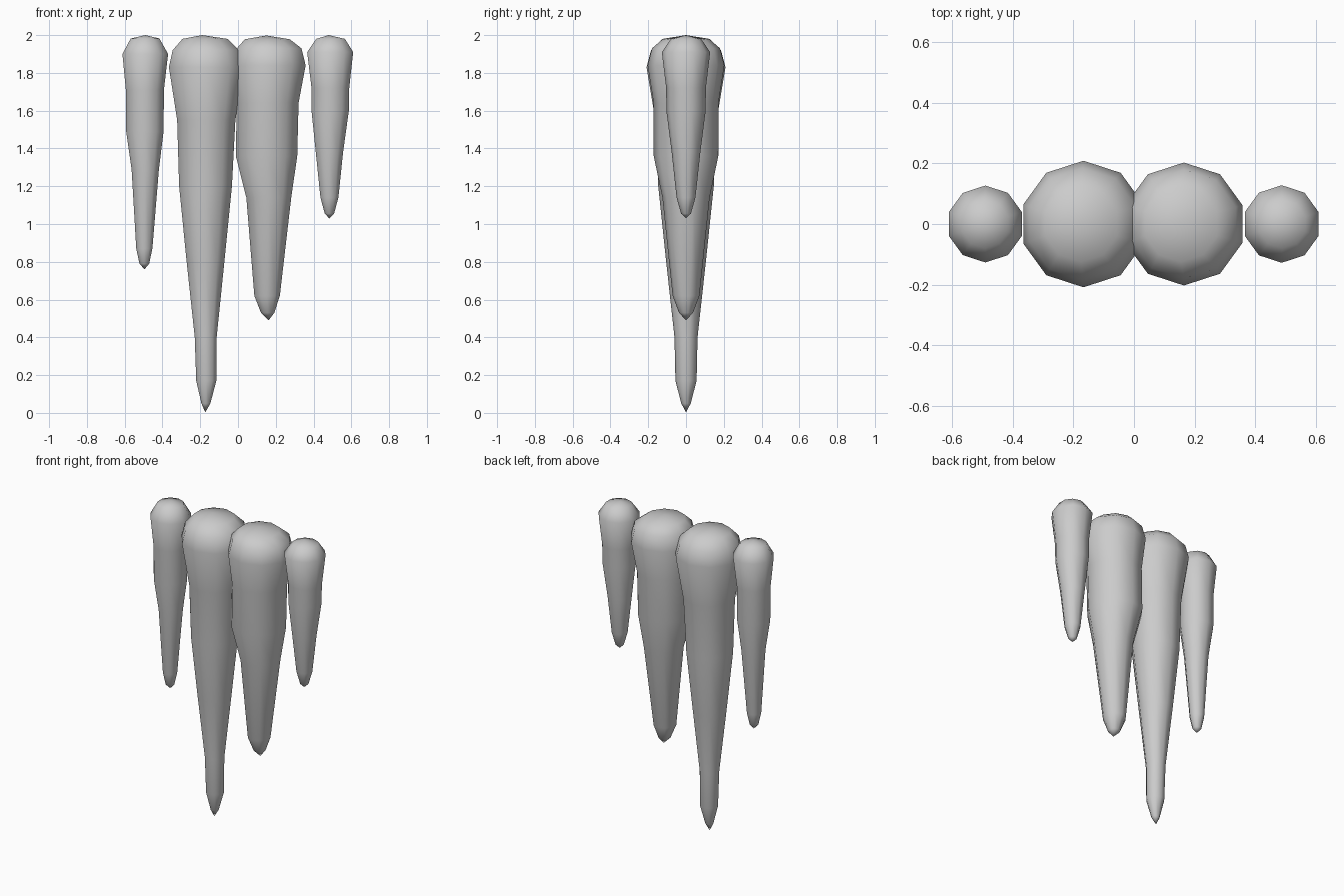
import bpy, bmesh
from math import sin, cos, pi


def icicle(name, top, rings, tip, sides=10, turn=pi / 2):
    """Loft rings (z, centre x, radius) between a top point and a bottom tip."""
    bm = bmesh.new()
    loops = []
    for z, cx, r in rings:
        loops.append([bm.verts.new((cx + r * cos(turn + 2 * pi * i / sides),
                                    r * sin(turn + 2 * pi * i / sides), z))
                      for i in range(sides)])
    a = bm.verts.new((top[0], 0, top[1]))
    b = bm.verts.new((tip[0], 0, tip[1]))
    for i in range(sides):
        j = (i + 1) % sides
        bm.faces.new((a, loops[0][i], loops[0][j]))
        for up, low in zip(loops, loops[1:]):
            bm.faces.new((up[i], low[i], low[j], up[j]))
        bm.faces.new((b, loops[-1][j], loops[-1][i]))
    bmesh.ops.recalc_face_normals(bm, faces=bm.faces)
    for f in bm.faces:
        f.smooth = True
    mesh = bpy.data.meshes.new(name)
    bm.to_mesh(mesh)
    bm.free()
    ob = bpy.data.objects.new(name, mesh)
    bpy.context.collection.objects.link(ob)
    return ob


# Outer left icicle
icicle("left_icicle", (-0.49, 2.0),
       [(1.982, -0.492, 0.08), (1.90, -0.491, 0.127), (1.71, -0.493, 0.106),
        (1.49, -0.493, 0.104), (1.29, -0.491, 0.076), (0.87, -0.496, 0.045),
        (0.79, -0.496, 0.027)], (-0.495, 0.76))

# Longest icicle
icicle("long_icicle", (-0.19, 2.0),
       [(1.98, -0.175, 0.125), (1.92, -0.17, 0.185), (1.83, -0.167, 0.209),
        (1.55, -0.168, 0.162), (1.20, -0.172, 0.147), (0.80, -0.172, 0.105),
        (0.40, -0.171, 0.061), (0.17, -0.168, 0.056), (0.05, -0.17, 0.025)],
       (-0.173, 0.003))

# Second long icicle
icicle("middle_icicle", (0.15, 1.998),
       [(1.978, 0.155, 0.125), (1.93, 0.165, 0.18), (1.84, 0.165, 0.203),
        (1.64, 0.157, 0.172), (1.36, 0.151, 0.171), (1.14, 0.163, 0.125),
        (0.62, 0.154, 0.071), (0.53, 0.157, 0.037)], (0.162, 0.49))

# Outer right icicle
icicle("right_icicle", (0.48, 2.0),
       [(1.98, 0.49, 0.08), (1.91, 0.488, 0.128), (1.72, 0.489, 0.105),
        (1.60, 0.488, 0.104), (1.38, 0.484, 0.076), (1.14, 0.484, 0.05),
        (1.055, 0.484, 0.026)], (0.483, 1.03))
